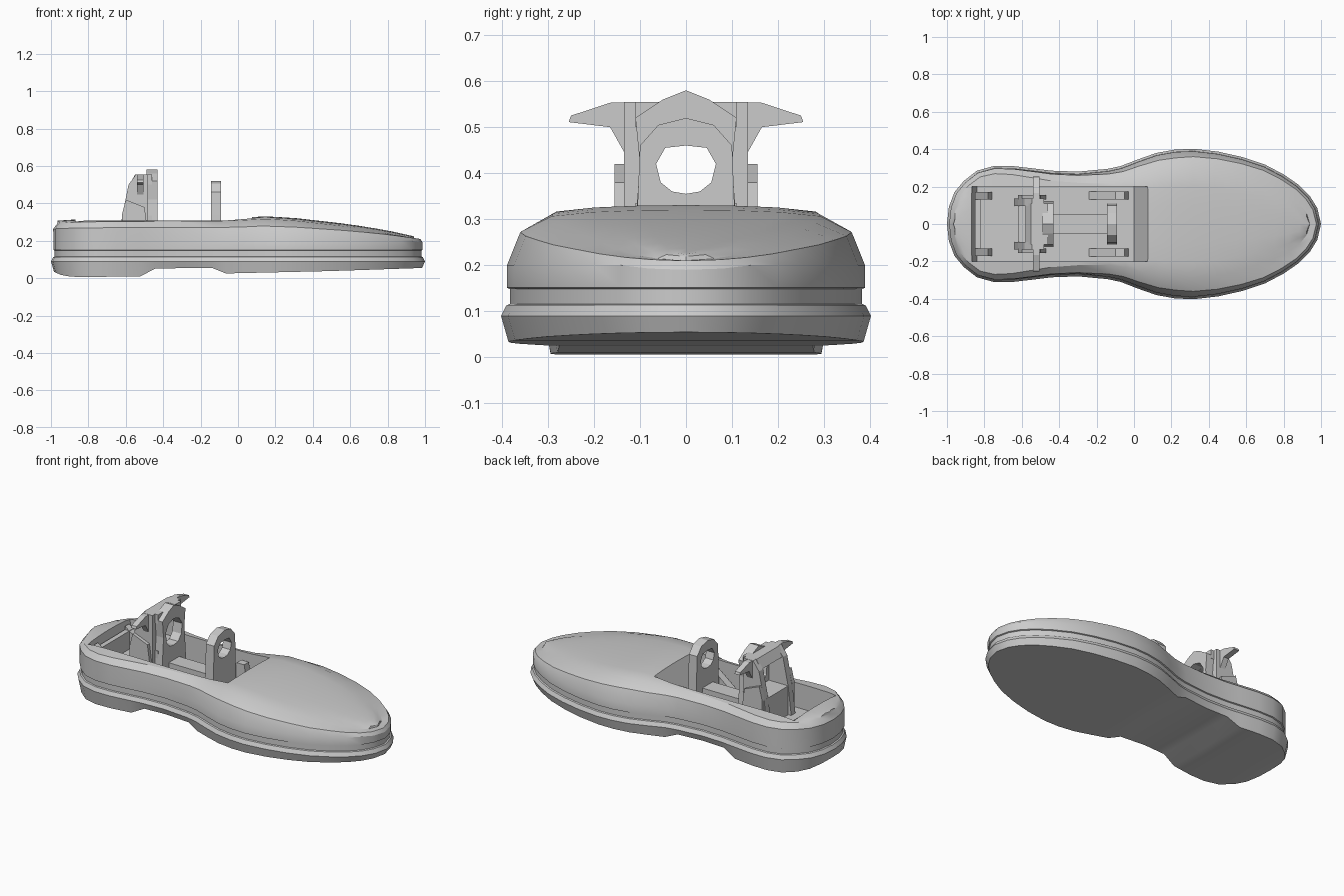
import bpy, bmesh
from mathutils import Vector

if "Cube" in bpy.data.objects:
    bpy.data.objects.remove(bpy.data.objects["Cube"], do_unlink=True)

grey = bpy.data.materials.new("plain grey")
grey.use_nodes = True
grey.diffuse_color = (0.6, 0.6, 0.6, 1)
grey.node_tree.nodes["Principled BSDF"].inputs["Base Color"].default_value = (0.6, 0.6, 0.6, 1)


def finish(name, bm, smooth=False):
    bmesh.ops.remove_doubles(bm, verts=bm.verts[:], dist=0.0005)
    bmesh.ops.recalc_face_normals(bm, faces=bm.faces[:])
    mesh = bpy.data.meshes.new(name)
    bm.to_mesh(mesh)
    bm.free()
    mesh.materials.append(grey)
    obj = bpy.data.objects.new(name, mesh)
    bpy.context.collection.objects.link(obj)
    if smooth:
        select(obj)
        bpy.ops.object.shade_smooth_by_angle(angle=0.5)
    return obj


def select(obj):
    bpy.ops.object.select_all(action='DESELECT')
    obj.select_set(True)
    bpy.context.view_layer.objects.active = obj


def interp(table, x):
    if x <= table[0][0]:
        return table[0][1]
    for (a, u), (b, v) in zip(table, table[1:]):
        if x <= b:
            return u + (v - u) * (x - a) / (b - a)
    return table[-1][1]


def prism(name, pts, axis, a, b):
    """Extrude a profile along x (points are y,z) or y (points are x,z)."""
    bm = bmesh.new()
    put = (lambda p, t: (t, p[0], p[1])) if axis == "x" else (lambda p, t: (p[0], t, p[1]))
    lo = [bm.verts.new(put(p, a)) for p in pts]
    hi = [bm.verts.new(put(p, b)) for p in pts]
    bm.faces.new(lo)
    bm.faces.new(hi[::-1])
    for i in range(len(pts)):
        j = (i + 1) % len(pts)
        bm.faces.new((lo[i], lo[j], hi[j], hi[i]))
    return finish(name, bm)


def box(name, x, y, z):
    return prism(name, [(x[0], z[0]), (x[1], z[0]), (x[1], z[1]), (x[0], z[1])], "y", *y)


def mirrored(half):
    """Close a half profile that starts and ends on y = 0."""
    return half + [(-y, z) for y, z in half[-2:0:-1]]


def ring_plate(name, outer, inner, x0, x1):
    bm = bmesh.new()
    loops = [[bm.verts.new((x, y, z)) for y, z in mirrored(h)]
             for h, x in ((outer, x0), (outer, x1), (inner, x1), (inner, x0))]
    n = len(loops[0])
    for k in range(4):
        p, q = loops[k], loops[(k + 1) % 4]
        for i in range(n):
            j = (i + 1) % n
            bm.faces.new((p[i], p[j], q[j], q[i]))
    return finish(name, bm)


# Hull: outline half widths, crown height and sole height along x
half = [(-1, 0), (-.99, .09), (-.96, .17), (-.91, .23), (-.84, .285), (-.75, .31),
        (-.65, .31), (-.52, .295), (-.44, .285), (-.3, .28), (-.14, .295), (-.07, .31),
        (.02, .345), (.12, .38), (.22, .398), (.32, .402), (.45, .387), (.58, .358),
        (.7, .318), (.8, .265), (.88, .21), (.94, .15), (.98, .085), (1, 0)]
crown = [(-1, .305), (-.85, .315), (0, .32), (.12, .332), (.3, .322),
         (.6, .288), (.8, .255), (.98, .215)]
sole = [(-1, .045), (-.96, .02), (-.88, .005), (-.52, .01), (-.44, .052),
        (-.14, .055), (-.07, .025), (.5, .038), (1, .055)]
outline = [Vector(p) for p in half] + [Vector((x, -y)) for x, y in half[-2:0:-1]]
count = len(outline)


def inset(amount):
    pts = []
    for i, p in enumerate(outline):
        t = (outline[(i + 1) % count] - outline[i - 1]).normalized()
        d = amount(p.x) if callable(amount) else amount
        pts.append(p + Vector((t.y, -t.x)) * d)
    return pts


def flatten(pts, s):
    return [Vector((p.x, p.y * s)) for p in pts]


shoulder = lambda x: interp([(-.9, .012), (-.3, .02), (.2, .045), (1, .025)], x)
rim = lambda x: interp([(-.9, .035), (-.3, .06), (.2, .11), (.7, .11), (1, .06)], x)
base, top = inset(.016), inset(rim)
rings = [[(p, interp(sole, p.x)) for p in flatten(base, s)] for s in (0, 1)]
for d, z in ((0, .09), (.012, .113), (.02, .116), (.02, .148), (.013, .151)):
    rings.append([(p, z) for p in inset(d)])
rings.append([(p, min(.2, interp(crown, p.x) - .025)) for p in inset(.013)])
rings.append([(p, .2 + (interp(crown, p.x) - .2) * .6) for p in inset(shoulder)])
for s, drop in ((1, .014), (.7, .005), (.35, .001), (0, 0)):
    rings.append([(p, interp(crown, p.x) - drop) for p in flatten(top, s)])

bm = bmesh.new()
loops = [[bm.verts.new((p.x, p.y, z)) for p, z in r] for r in rings]
for a, b in zip(loops, loops[1:]):
    for i in range(count):
        j = (i + 1) % count
        bm.faces.new((a[i], a[j], b[j], b[i]))
bmesh.ops.remove_doubles(bm, verts=bm.verts[:], dist=0.0005)
# Merge the coincident halves of the top and bottom caps
bmesh.ops.dissolve_degenerate(bm, edges=bm.edges[:], dist=0.0005)
hull = finish("hull", bm)

# Cockpit opening with a sloping front wall
cutter = prism("cockpit_cutter", [(-.84, .16), (0, .16), (.08, .335), (.08, .4), (-.87, .4), (-.87, .32)],
               "y", -.2, .2)
cutter.hide_render = True
cut = hull.modifiers.new("cockpit", 'BOOLEAN')
cut.object = cutter
cut.operation = 'DIFFERENCE'
cut.solver = 'EXACT'
select(hull)
bpy.ops.object.modifier_apply(modifier=cut.name)
bpy.data.objects.remove(cutter, do_unlink=True)
select(hull)
bpy.ops.object.shade_smooth_by_angle(angle=0.5)

# Front ring on its pedestal
hole = [(0, .46), (.045, .455), (.065, .42), (.055, .38), (.03, .36), (0, .355)]
ring_plate("front_ring", [(0, .52), (.06, .505), (.1, .46), (.105, .34), (.11, .16), (0, .16)],
           hole, -.145, -.09)

# Seat: ring-shaped front plate, side fins, cushion and headrest
ring_plate("seat_front", [(0, .58), (.05, .56), (.11, .52), (.1, .42), (.12, .16), (0, .16)],
           [(0, .5), (.05, .485), (.078, .44), (.07, .38), (.04, .345), (0, .34)], -.49, -.43)
fin = [(-.64, .16), (-.62, .33), (-.585, .5), (-.545, .555), (-.48, .555), (-.48, .16)]
lower_fin = [(-.62, .16), (-.62, .34), (-.6, .42), (-.5, .38), (-.47, .16)]
for side, s in (("left", 1), ("right", -1)):
    prism(side + "_seat_fin", fin, "y", s * .095, s * .135)
    prism(side + "_seat_foot", lower_fin, "y", s * .13, s * .155)
    # Swept wings on the headrest
    prism(side + "_wing", [(s * .08, .555), (s * .165, .553), (s * .25, .525), (s * .255, .511),
                           (s * .165, .5), (s * .12, .42)], "x", -.54, -.505)
    # Cockpit ribs and foot braces
    prism(side + "_rear_rib", [(-.84, .16), (-.76, .16), (-.78, .24), (-.85, .29)], "y", s * .13, s * .17)
    prism(side + "_foot_brace", [(-.24, .16), (-.03, .16), (-.05, .27), (-.1, .27)], "y", s * .13, s * .175)
box("seat_cushion", (-.62, -.46), (-.11, .11), (.16, .335))
prism("headrest", [(-.58, .5), (-.55, .555), (-.46, .555), (-.46, .5)], "y", -.11, .11)
box("rear_bulkhead", (-.85, -.82), (-.17, .17), (.16, .27))

# Central beam joining seat and front ring
box("centre_beam", (-.44, -.14), (-.05, .05), (.16, .25))
